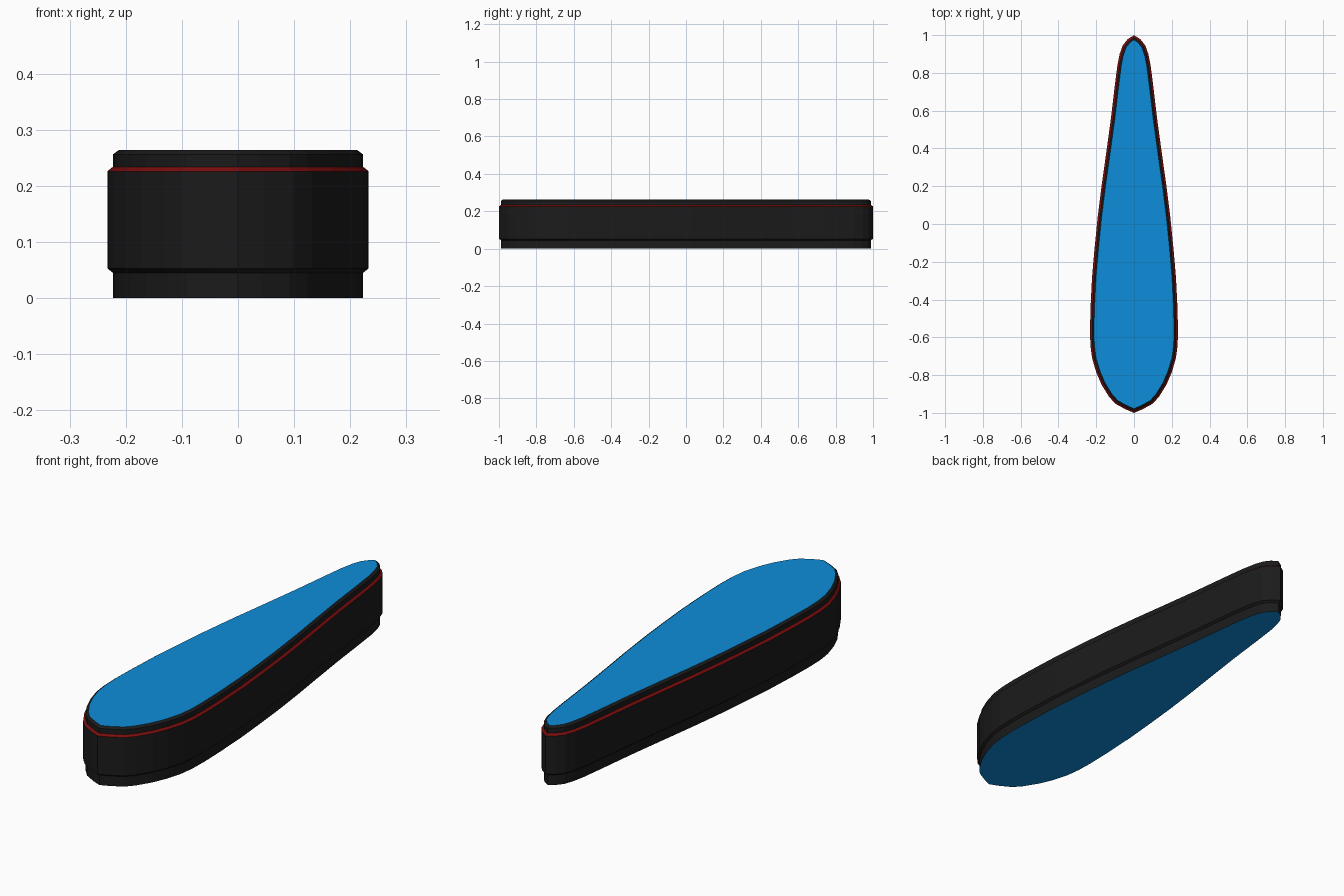
import bpy
import bmesh
from mathutils import Vector

if "Cube" in bpy.data.objects:
    bpy.data.objects.remove(bpy.data.objects["Cube"])

# Right half of the teardrop outline, wide end to narrow end (x, y)
HALF = [(0, -1), (0.045, -0.981), (0.098, -0.952), (0.132, -0.915), (0.172, -0.85), (0.2, -0.785),
        (0.222, -0.71), (0.231, -0.64), (0.233, -0.56), (0.23, -0.44), (0.222, -0.28),
        (0.209, -0.13), (0.193, 0.03), (0.172, 0.2), (0.148, 0.37), (0.122, 0.56),
        (0.102, 0.73), (0.088, 0.84), (0.076, 0.9), (0.06, 0.945), (0.035, 0.977), (0, 1)]
OUTLINE = [Vector(p) for p in HALF] + [Vector((-x, y)) for x, y in HALF[-2:0:-1]]


def material(name, rgb):
    mat = bpy.data.materials.new(name)
    mat.diffuse_color = (*rgb, 1)
    mat.use_nodes = True
    mat.node_tree.nodes["Principled BSDF"].inputs["Base Color"].default_value = mat.diffuse_color
    return mat


def inset(d):
    """Outline moved inwards by d with mitred corners."""
    n, out = len(OUTLINE), []
    for i, p in enumerate(OUTLINE):
        a = (p - OUTLINE[i - 1]).normalized()
        b = (OUTLINE[(i + 1) % n] - p).normalized()
        na, nb = Vector((a.y, -a.x)), Vector((b.y, -b.x))
        out.append(p - (na + nb) * d / (1 + na.dot(nb)))
    return out


def part(name, profile, mat):
    """Wall following (inset, z) steps; one step gives a flat plate."""
    bm = bmesh.new()
    rings = [[bm.verts.new((p.x, p.y, z)) for p in inset(d)] for d, z in profile]
    n = len(OUTLINE)
    if len(rings) == 1:
        bm.faces.new(rings[0] if profile[0][1] > 0 else rings[0][::-1])
    for lo, hi in zip(rings, rings[1:]):
        for i in range(n):
            j = (i + 1) % n
            bm.faces.new((lo[i], lo[j], hi[j], hi[i]))
    mesh = bpy.data.meshes.new(name)
    bm.to_mesh(mesh)
    bm.free()
    mesh.materials.append(mat)
    bpy.context.collection.objects.link(bpy.data.objects.new(name, mesh))


black = material("black", (0.011, 0.011, 0.011))
red = material("dark_red", (0.2, 0.004, 0.004))
blue = material("blue", (0.004, 0.27, 0.7))

# Bottom plate, recessed foot and main body
part("bottom_plate", [(0.01, 0)], blue)
part("foot", [(0.01, 0), (0.01, 0.045)], black)
part("body", [(0.01, 0.045), (0, 0.053), (0, 0.226)], black)
# Red bevelled trim, upper rim and top panel
part("trim", [(0, 0.226), (0.01, 0.234)], red)
part("upper_rim", [(0.01, 0.234), (0.01, 0.256), (0.021, 0.264)], black)
part("top_panel", [(0.021, 0.264)], blue)
